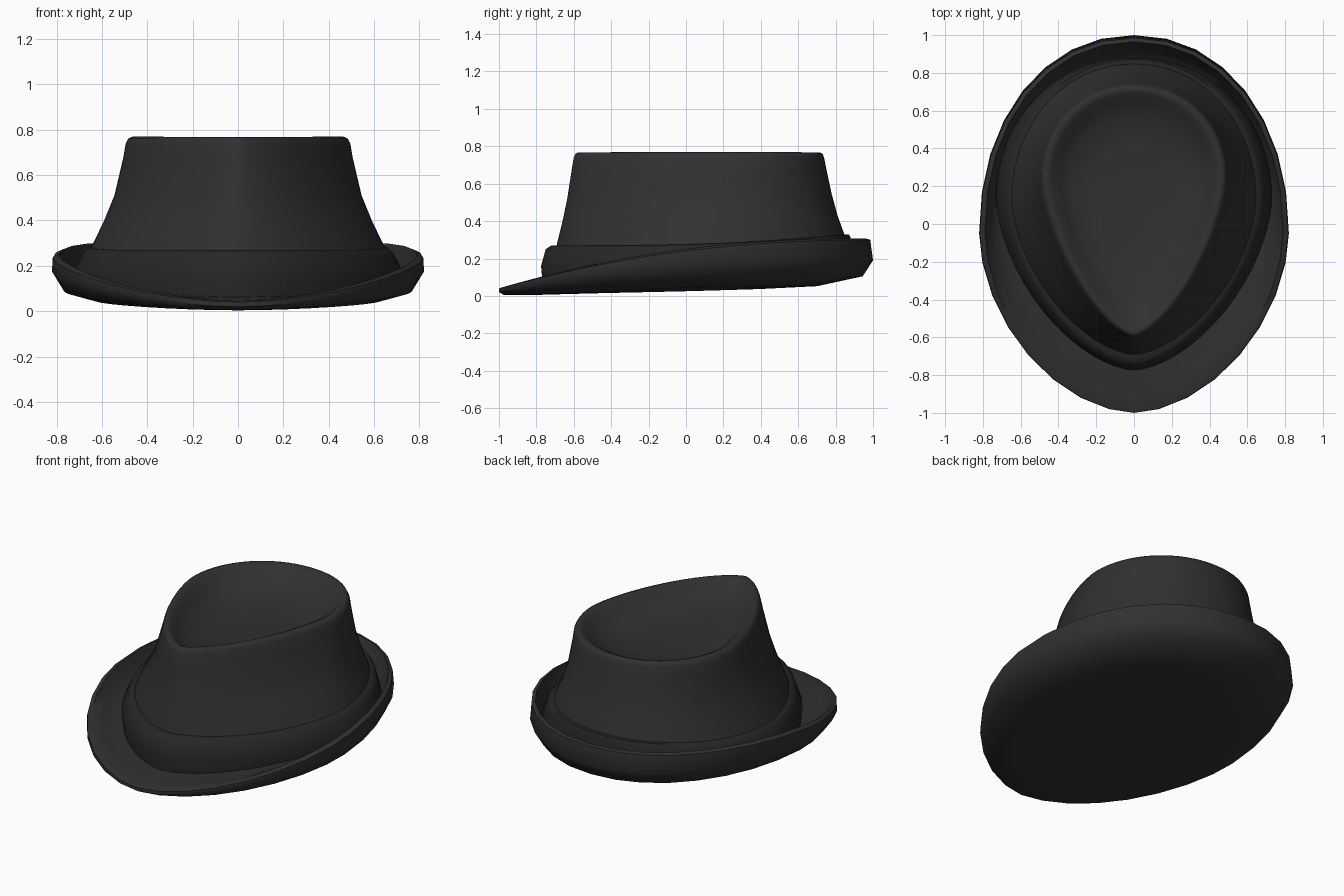
import bpy, bmesh
from math import sin, cos, pi

if "Cube" in bpy.data.objects:
    bpy.data.objects.remove(bpy.data.objects["Cube"])


def material(name, v):
    m = bpy.data.materials.new(name)
    m.diffuse_color = (v, v, v, 1)
    m.use_nodes = True
    m.node_tree.nodes["Principled BSDF"].inputs["Base Color"].default_value = m.diffuse_color
    return m


def egg_ring(yf, yb, w, ymid, zf, zs, zb, nf, nb, count):
    """Egg outline with its own front/back roundness; z bends from front to side to back."""
    pts = []
    for i in range(count):
        t = 2 * pi * i / count
        s, c = sin(t), cos(t)
        e = 2 / (nb if c > 0 else nf)
        x = w * abs(s) ** e * (1 if s >= 0 else -1)
        u = abs(c) ** e * (1 if c >= 0 else -1)
        y = ymid + u * ((yb - ymid) if u > 0 else (ymid - yf))
        z = zs + u * (zb - zf) / 2 + u * u * ((zf + zb) / 2 - zs)
        pts.append((x, y, z))
    return pts


def loft(name, rings, count, mat, cap_start=False, cap_end=False):
    bm = bmesh.new()
    loops = [[bm.verts.new(p) for p in egg_ring(*r, count)] for r in rings]
    for a, b in zip(loops, loops[1:]):
        for i in range(count):
            j = (i + 1) % count
            bm.faces.new((a[i], a[j], b[j], b[i]))
    for on, lp in ((cap_start, loops[0]), (cap_end, loops[-1])):
        if on:
            mid = bm.verts.new((0, sum(v.co.y for v in lp) / count,
                                sum(v.co.z for v in lp) / count))
            for i in range(count):
                bm.faces.new((lp[i], lp[(i + 1) % count], mid))
    bmesh.ops.recalc_face_normals(bm, faces=bm.faces)
    # outward check on a mostly outward-facing shell
    vol = sum(f.normal.dot(f.calc_center_median()) * f.calc_area() for f in bm.faces)
    if vol < 0:
        bmesh.ops.reverse_faces(bm, faces=bm.faces)
    me = bpy.data.meshes.new(name)
    bm.to_mesh(me)
    bm.free()
    ob = bpy.data.objects.new(name, me)
    bpy.context.collection.objects.link(ob)
    me.materials.append(mat)
    bpy.ops.object.select_all(action='DESELECT')
    ob.select_set(True)
    bpy.context.view_layer.objects.active = ob
    bpy.ops.object.shade_smooth_by_angle(angle=pi / 3.5)
    return ob


felt = material("dark_felt", 0.03)
ribbon = material("dark_ribbon", 0.02)

# Brim: closed underside, rolled-up sides and back, flat front
# each row: front y, back y, half width, widest y, z front, z side, z back
brim = [
    (-.45, .40, .34, .00, .015, .025, .037),
    (-.85, .70, .62, -.03, .004, .042, .052),
    (-.975, .945, .765, -.04, .006, .085, .105),
    (-1.0, 1.0, .82, -.05, .02, .175, .19),
    (-1.0, .985, .817, -.05, .04, .235, .30),
    (-.985, .965, .79, -.04, .045, .247, .306),
    (-.90, .925, .76, .02, .052, .18, .20),
    (-.77, .87, .72, .12, .062, .13, .13),
    (-.68, .80, .64, .12, .065, .12, .12),
]
loft("brim", [r + (1.8, 2.1) for r in brim], 32, felt, cap_start=True)

# Ribbon band flaring around the crown base
band = [
    (-.765, .87, .725, .13, .05, .11, .11),
    (-.775, .885, .73, .13, .16, .17, .20),
    (-.75, .88, .685, .13, .25, .255, .31),
    (-.72, .872, .66, .13, .27, .28, .328),
    (-.68, .84, .635, .13, .27, .28, .328),
]
loft("hat_band", [r + (1.65, 2.05) for r in band], 64, ribbon)

# Crown wall, rounded rim and teardrop dent in the top
crown = [
    (-.70, .87, .68, .13, .20, .20, .22, 1.65),
    (-.69, .85, .645, .13, .28, .285, .32, 1.65),
    (-.66, .81, .59, .16, .40, .40, .43, 1.6),
    (-.635, .78, .545, .19, .52, .51, .54, 1.57),
    (-.61, .75, .505, .23, .68, .68, .68, 1.53),
    (-.60, .738, .495, .24, .74, .74, .74, 1.5),
    (-.59, .73, .482, .24, .761, .763, .761, 1.5),
    (-.575, .715, .462, .25, .767, .77, .767, 1.5),
    (-.55, .69, .435, .25, .757, .757, .757, 1.5),
    (-.50, .64, .395, .25, .725, .715, .72, 1.5),
    (-.40, .55, .33, .24, .685, .672, .68, 1.55),
    (-.20, .40, .21, .22, .658, .65, .656, 1.7),
]
loft("crown", [r + (2.05,) for r in crown], 64, felt, cap_end=True)
